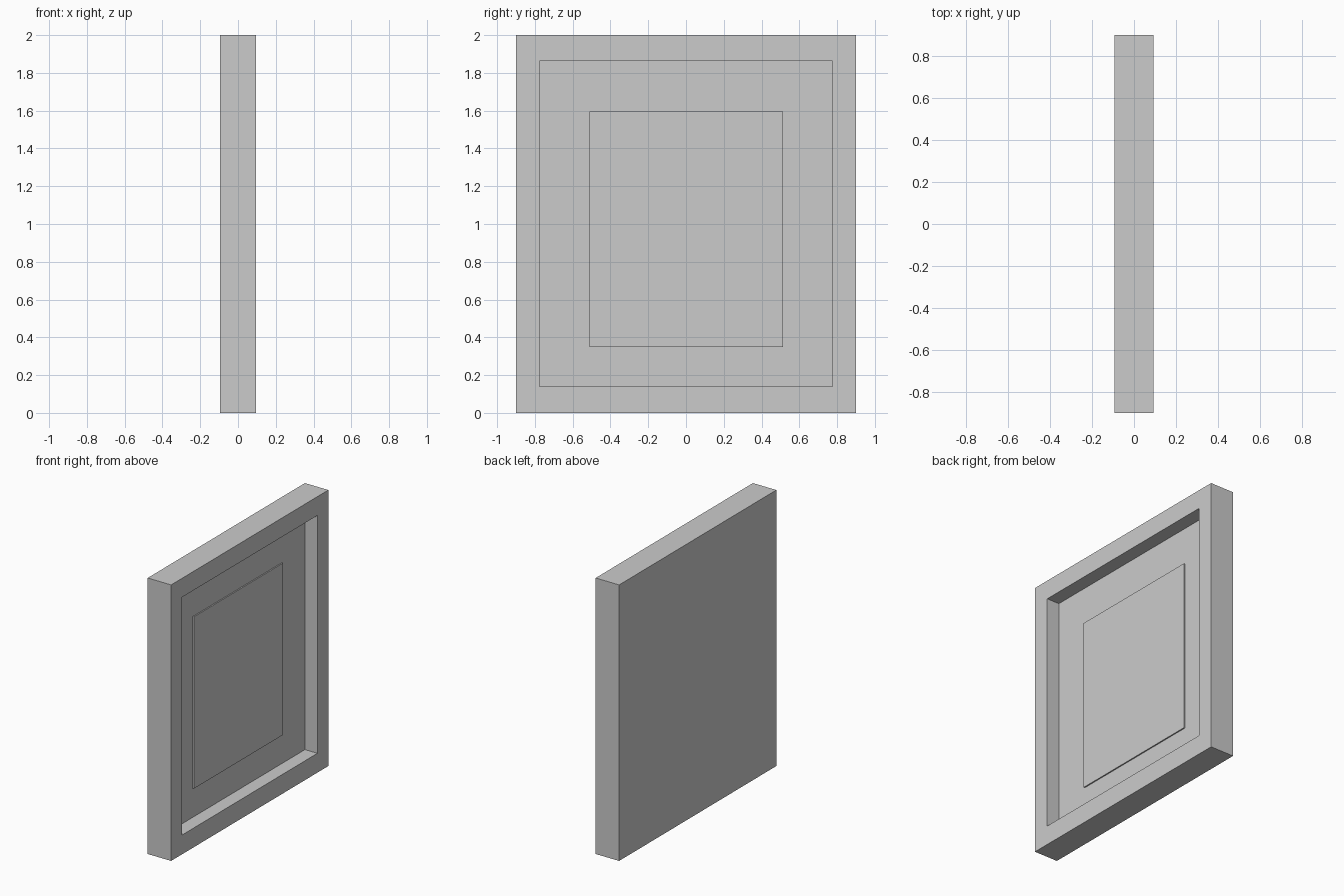
import bpy
import bmesh

default = bpy.data.objects.get("Cube")
if default:
    bpy.data.objects.remove(default, do_unlink=True)

grey = bpy.data.materials.new("plain_grey")
grey.use_nodes = True
colour = (0.6, 0.6, 0.6, 1)
grey.diffuse_color = colour
grey.node_tree.nodes["Principled BSDF"].inputs["Base Color"].default_value = colour


def box(name, low, high):
    """Box between two corners, returned as an object."""
    bm = bmesh.new()
    bmesh.ops.create_cube(bm, size=1)
    for v in bm.verts:
        v.co = [h if c > 0 else l for c, l, h in zip(v.co, low, high)]
    mesh = bpy.data.meshes.new(name)
    bm.to_mesh(mesh)
    bm.free()
    mesh.materials.append(grey)
    obj = bpy.data.objects.new(name, mesh)
    bpy.context.collection.objects.link(obj)
    return obj


HALF_DEPTH = 0.094
BORDER = 0.125
RECESS = 0.1

# Frame: a slab whose +x face is inset to a border, then pushed in
frame = box("frame", (-HALF_DEPTH, -0.9, 0), (HALF_DEPTH, 0.9, 2))
bm = bmesh.new()
bm.from_mesh(frame.data)
bm.normal_update()
face = max(bm.faces, key=lambda f: f.normal.x)
bmesh.ops.inset_region(bm, faces=[face], thickness=BORDER)
# Slightly taller margins above and below the opening
for v in face.verts:
    v.co.z = 0.14 if v.co.z < 1 else 1.863
    v.co.y = 0.775 if v.co.y > 0 else -0.775
pushed = bmesh.ops.extrude_discrete_faces(bm, faces=[face])["faces"][0]
bmesh.ops.translate(bm, vec=(-RECESS, 0, 0), verts=pushed.verts)
bm.to_mesh(frame.data)
bm.free()

# Picture: thin plate lying on the recessed backing
backing = HALF_DEPTH - RECESS
box("picture_panel", (backing, -0.51, 0.35), (backing + 0.009, 0.513, 1.595))
